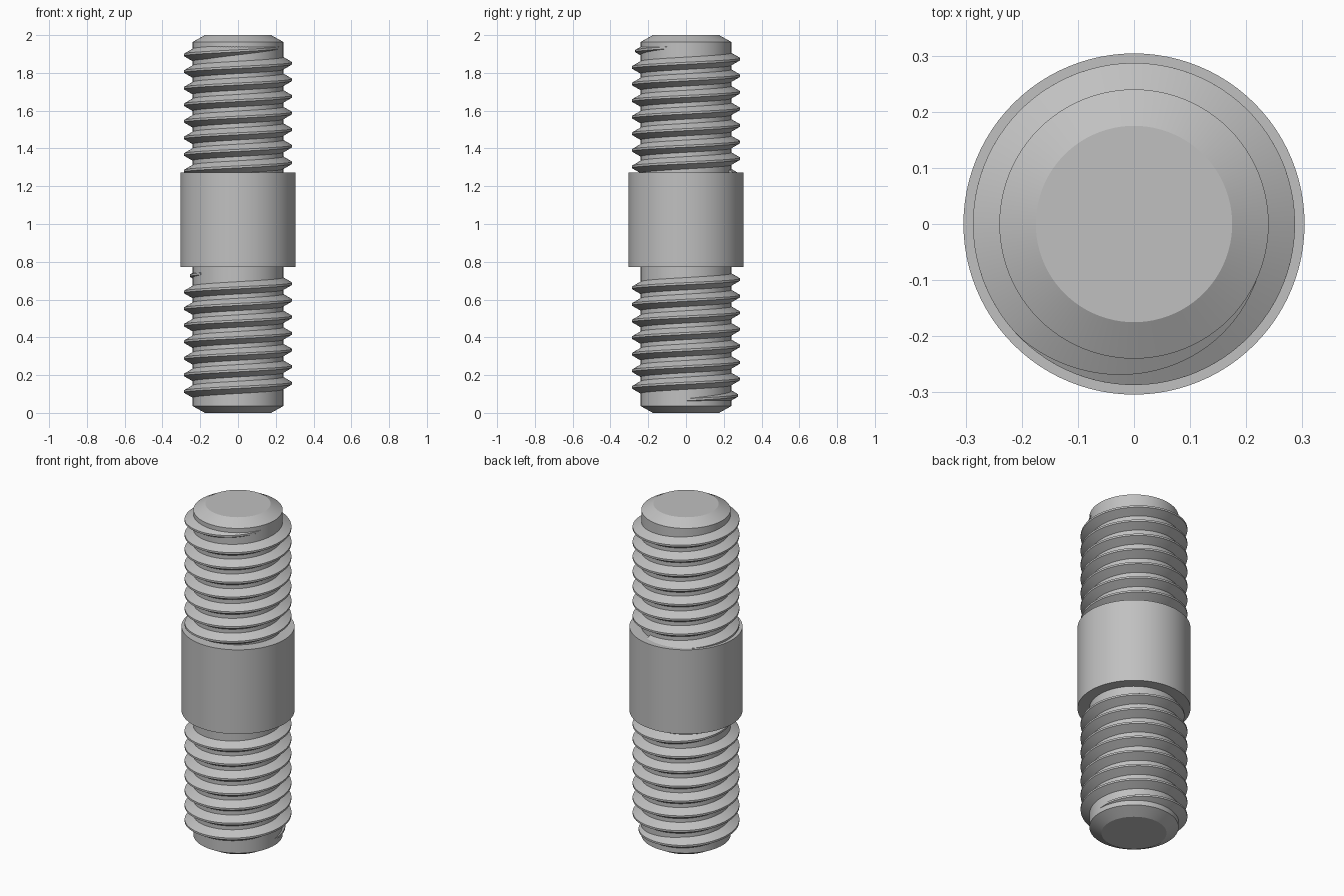
import bpy
import bmesh
from math import sin, cos, pi, radians, floor

if "Cube" in bpy.data.objects:
    bpy.data.objects.remove(bpy.data.objects["Cube"])

# Dimensions
CORE_R, CREST_R, COLLAR_R = 0.24, 0.287, 0.304
COLLAR_Z = (0.773, 1.273)
CHAMFER_R, CHAMFER_H = 0.175, 0.036
PITCH = 0.0878
SIDES = 96

# Single steel colour
steel = bpy.data.materials.new("steel grey")
steel.use_nodes = True
colour = (0.53, 0.53, 0.53, 1)
steel.diffuse_color = colour
steel.node_tree.nodes["Principled BSDF"].inputs["Base Color"].default_value = colour


def finish(name, bm):
    """Turn a bmesh into a smooth object with sharp edges kept."""
    bmesh.ops.recalc_face_normals(bm, faces=bm.faces)
    mesh = bpy.data.meshes.new(name)
    bm.to_mesh(mesh)
    bm.free()
    mesh.materials.append(steel)
    obj = bpy.data.objects.new(name, mesh)
    bpy.context.collection.objects.link(obj)
    bpy.ops.object.select_all(action="DESELECT")
    obj.select_set(True)
    bpy.context.view_layer.objects.active = obj
    bpy.ops.object.shade_smooth_by_angle(angle=radians(25))
    return obj


def skin(bm, rings):
    """Bridge successive closed loops of vertices and cap both ends."""
    n = len(rings[0])
    for a, b in zip(rings, rings[1:]):
        for i in range(n):
            j = (i + 1) % n
            bm.faces.new((a[i], a[j], b[j], b[i]))
    bm.faces.new(rings[0])
    bm.faces.new(rings[-1])


def turned(name, profile):
    """Revolve (radius, height) points around the z axis."""
    bm = bmesh.new()
    angles = [2 * pi * i / SIDES for i in range(SIDES)]
    skin(bm, [[bm.verts.new((r * cos(a), r * sin(a), z)) for a in angles]
              for r, z in profile])
    return finish(name, bm)


def thread(name, z0, start, end, fade_in, fade_out):
    """Right-hand helical ridge; z0 is the crest height at angle zero."""
    bm = bmesh.new()
    steps = floor((end - start) / 360 * SIDES)
    rings = []
    for i in range(steps + 1):
        deg = start + (end - start) * i / steps
        a = radians(deg)
        size = 1.0
        if fade_in:
            size = min(size, (deg - start) / fade_in)
        if fade_out:
            size = min(size, (end - deg) / fade_out)
        size = max(size, 0.02)
        z = z0 + PITCH * deg / 360
        inner = CORE_R - 0.004
        outer = CORE_R + (CREST_R - CORE_R) * size
        crest = PITCH / 16
        base = crest + (outer - inner) * 0.577
        section = ((inner, -base), (outer, -crest), (outer, crest), (inner, base))
        rings.append([bm.verts.new((r * cos(a), r * sin(a), z + dz))
                      for r, dz in section])
    skin(bm, rings)
    return finish(name, bm)


# Shaft with chamfered ends
turned("shaft", [(CHAMFER_R, 0), (CORE_R, CHAMFER_H),
                 (CORE_R, 2 - CHAMFER_H), (CHAMFER_R, 2)])

# Plain middle collar
turned("collar", [(COLLAR_R, z) for z in COLLAR_Z])

# Upper thread emerges from the collar, fading out below the top chamfer
thread("upper_thread", 1.851, -360 * 6.8, 335, 0, 110)

# Lower thread fades out at both ends
thread("lower_thread", 0.684, -360 * 7, 215, 120, 115)
